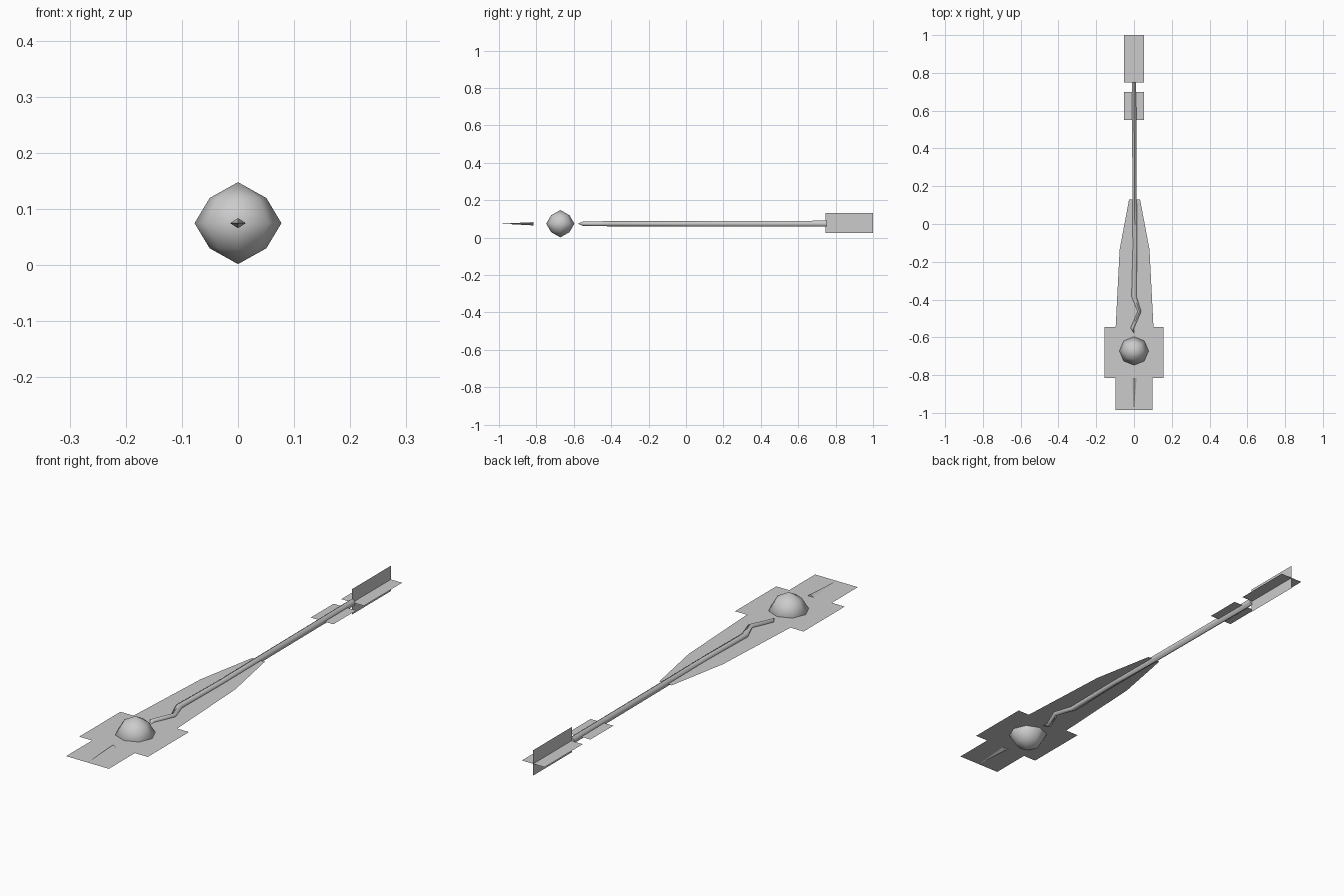
import bpy, bmesh, math

cube = bpy.data.objects.get("Cube")
if cube:
    bpy.data.objects.remove(cube, do_unlink=True)

Z = 0.0745  # height of the flat plane through the model

grey = bpy.data.materials.new("plain_grey")
grey.use_nodes = True
COLOUR = (0.6, 0.6, 0.6, 1)
grey.diffuse_color = COLOUR
grey.node_tree.nodes["Principled BSDF"].inputs["Base Color"].default_value = COLOUR


def finish(name, bm, smooth=None):
    """Turn a bmesh into a named grey object."""
    mesh = bpy.data.meshes.new(name)
    bm.to_mesh(mesh)
    bm.free()
    mesh.materials.append(grey)
    obj = bpy.data.objects.new(name, mesh)
    bpy.context.collection.objects.link(obj)
    if smooth:
        bpy.ops.object.select_all(action='DESELECT')
        obj.select_set(True)
        bpy.context.view_layer.objects.active = obj
        bpy.ops.object.shade_smooth_by_angle(angle=math.radians(smooth))
    return obj


def flat_plate(name, half, x=0.0):
    """Symmetrical sheet from (half width, y) points, listed front to back."""
    bm = bmesh.new()
    right = [bm.verts.new((x + w, y, Z)) for w, y in half]
    left = [bm.verts.new((x - w, y, Z)) for w, y in half]
    for i in range(len(half) - 1):
        bm.faces.new((left[i], right[i], right[i + 1], left[i + 1]))
    return finish(name, bm)


def tube(name, stations, sides, smooth=None):
    """Closed tube along y through (x, y, half width, half height) stations."""
    bm = bmesh.new()
    rings = []
    for x, y, rx, rz in stations:
        angles = [2 * math.pi * i / sides for i in range(sides)]
        rings.append([bm.verts.new((x + rx * math.sin(a), y, Z + rz * math.cos(a)))
                      for a in angles])
    for a, b in zip(rings, rings[1:]):
        for i in range(sides):
            j = (i + 1) % sides
            bm.faces.new((a[i], a[j], b[j], b[i]))
    bm.faces.new(rings[0])
    bm.faces.new(rings[-1])
    bmesh.ops.remove_doubles(bm, verts=bm.verts, dist=0.0002)
    bmesh.ops.recalc_face_normals(bm, faces=bm.faces)
    return finish(name, bm, smooth)


# Flat sheets: front, head, tapering neck and tail
flat_plate("front_plate", [(0.098, -0.985), (0.098, -0.815)])
flat_plate("head_plate", [(0.157, -0.815), (0.157, -0.545)])
flat_plate("neck_plate", [(0.1, -0.545), (0.079, -0.135), (0.029, 0.13)], 0.003)
flat_plate("small_tail_plate", [(0.052, 0.55), (0.052, 0.70)])
flat_plate("tail_plate", [(0.052, 0.75), (0.052, 1.0)])

# Upright tail fin
bm = bmesh.new()
bm.faces.new([bm.verts.new((0, y, z)) for y, z in
              ((0.745, 0.026), (1.0, 0.026), (1.0, 0.131), (0.745, 0.131))])
finish("tail_fin", bm)

# Faceted ball in the head: eight segments, four bands
bm = bmesh.new()
bmesh.ops.create_uvsphere(bm, u_segments=8, v_segments=4, radius=1)
for v in bm.verts:
    shoulder = 0.1 < abs(v.co.z) < 0.9
    k = 0.92 if shoulder else 1.0
    v.co.x *= 0.0775 * k
    v.co.y = v.co.y * 0.0755 * k - 0.672
    v.co.z = v.co.z * 0.073 * (0.87 if shoulder else 1.0) + Z
finish("ball", bm, 60)

# Long shaft with a crooked pointed front end
tube("shaft", [(0.0, -0.578, 0.0, 0.0),
               (-0.009, -0.55, 0.011, 0.012),
               (0.029, -0.463, 0.011, 0.013),
               (0.0, -0.385, 0.015, 0.014),
               (0.005, -0.12, 0.013, 0.014),
               (0.003, 0.15, 0.013, 0.015),
               (0.0, 0.75, 0.013, 0.016)], 6, 65)

# Slim four-sided spike at the front
tube("front_spike", [(0.0, -0.985, 0.0, 0.0),
                     (0.0, -0.815, 0.014, 0.009)], 4)
